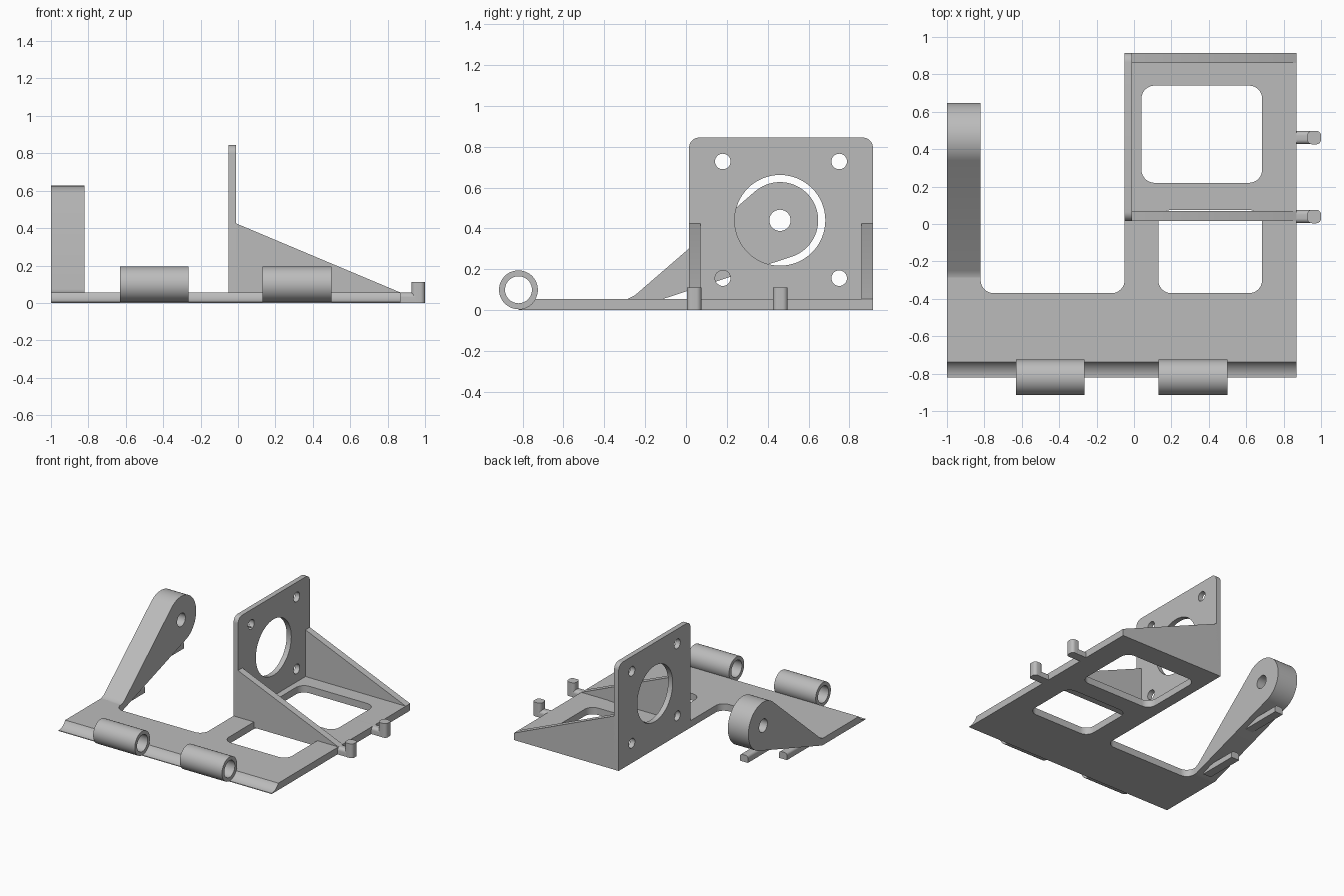
import bpy, bmesh
from math import pi, sin, cos, radians
from mathutils import Vector

cube = bpy.data.objects.get("Cube")
if cube:
    bpy.data.objects.remove(cube, do_unlink=True)

grey = bpy.data.materials.new("matte grey")
grey.use_nodes = True
GREY = (0.5, 0.5, 0.5, 1)
grey.diffuse_color = GREY
grey.node_tree.nodes["Principled BSDF"].inputs["Base Color"].default_value = GREY


def prism(name, pts, axis, lo, hi):
    """Extrude a 2D outline along an axis from lo to hi."""
    place = {"x": lambda p, d: (d, p[0], p[1]),
             "y": lambda p, d: (p[0], d, p[1]),
             "z": lambda p, d: (p[0], p[1], d)}[axis]
    bm = bmesh.new()
    a = [bm.verts.new(place(p, lo)) for p in pts]
    b = [bm.verts.new(place(p, hi)) for p in pts]
    bm.faces.new(a)
    bm.faces.new(b)
    for i in range(len(pts)):
        j = (i + 1) % len(pts)
        bm.faces.new((a[i], a[j], b[j], b[i]))
    bmesh.ops.recalc_face_normals(bm, faces=bm.faces)
    mesh = bpy.data.meshes.new(name)
    bm.to_mesh(mesh)
    bm.free()
    mesh.materials.append(grey)
    ob = bpy.data.objects.new(name, mesh)
    bpy.context.collection.objects.link(ob)
    return ob


def arc(c, r, start=0, end=360, n=48):
    """Points on an arc; a full turn leaves out the repeated end."""
    steps = n if end - start == 360 else n + 1
    angles = [radians(start + (end - start) * i / n) for i in range(steps)]
    return [(c[0] + r * cos(t), c[1] + r * sin(t)) for t in angles]


def rounded(corners, n=8):
    """Outline from (u, v, radius) square corners, inner or outer."""
    out = []
    for i, (u, v, r) in enumerate(corners):
        p = Vector((u, v))
        if not r:
            out.append((u, v))
            continue
        ua = (Vector(corners[i - 1][:2]) - p).normalized()
        ub = (Vector(corners[(i + 1) % len(corners)][:2]) - p).normalized()
        for k in range(n + 1):
            t = pi / 2 * (1 - k / n)
            out.append(tuple(p + r * (ua * (1 - cos(t)) + ub * (1 - sin(t)))))
    return out


def rect(u0, u1, v0, v1, r=0):
    return rounded([(u0, v0, r), (u1, v0, r), (u1, v1, r), (u0, v1, r)])


def activate(ob):
    bpy.ops.object.select_all(action="DESELECT")
    ob.select_set(True)
    bpy.context.view_layer.objects.active = ob


def cut(ob, *cutters):
    for c in cutters:
        c.hide_render = True
        mod = ob.modifiers.new("cut", "BOOLEAN")
        mod.operation, mod.solver, mod.object = "DIFFERENCE", "EXACT", c
        activate(ob)
        bpy.ops.object.modifier_apply(modifier=mod.name)
        bpy.data.objects.remove(c, do_unlink=True)


T = 0.055                       # plate thickness
HINGE = (-0.82, 0.1)            # hinge axis in y, z
HUB = (0.46, 0.44)              # shared axis of arm hole and motor opening
X0, X1, Y1 = -0.05, 0.87, 0.915

# Base plate with two windows and a cove along the hinge edge
base = prism("base_plate", rounded([
    (-1, -0.82, 0), (X1, -0.82, 0), (X1, Y1, 0), (X0, Y1, 0),
    (X0, -0.37, 0.07), (-0.82, -0.37, 0.07), (-0.82, -0.28, 0),
    (-1, -0.28, 0)]), "z", 0, T)
cut(base,
    prism("rear_window", rect(0.04, 0.685, 0.22, 0.74, 0.07), "z", -1, 1),
    prism("front_window", rect(0.13, 0.685, -0.37, 0.075, 0.07), "z", -1, 1),
    prism("hinge_cove", arc(HINGE, 0.0945), "x", -2, 2))

# Hinge barrels
for side, lo, hi in (("right", -0.63, -0.265), ("left", 0.13, 0.5)):
    barrel = prism(side + "_hinge_barrel", arc(HINGE, 0.095), "x", lo, hi)
    cut(barrel, prism("bore", arc(HINGE, 0.066), "x", -2, 2))

# Upright mounting plate with a large opening and four screw holes
upright = prism("mounting_plate", rounded([
    (0.015, 0, 0), (Y1, 0, 0), (Y1, 0.845, 0.05), (0.015, 0.845, 0.05)]),
    "x", X0, -0.01)
cut(upright, prism("opening", arc(HUB, 0.222, n=64), "x", -1, 1),
    *[prism("screw_hole", arc((y, z), 0.038, n=32), "x", -1, 1)
      for y in (0.18, 0.75) for z in (0.157, 0.728)])

# Triangular gussets
for name, lo in (("front_gusset", 0.015), ("rear_gusset", 0.86)):
    prism(name, [(-0.03, 0.01), (X1, 0.01), (X1, T), (-0.01, 0.425),
                 (-0.03, 0.425)], "y", lo, lo + 0.055)

# Sloping arm with a round eye
arm = prism("arm", [(-0.3, T), (-0.3, 0), (-0.28, 0)]
            + arc(HUB, 0.187, -72, 130) + [(-0.25, 0.073), (-0.285, T)],
            "x", -1, -0.82)
cut(arm, prism("eye", arc(HUB, 0.052, n=32), "x", -2, 0))

# Small pegs under the arm
for name, lo, hi, z in (("lower_arm_peg", -0.25, 0.07, 0.0),
                        ("upper_arm_peg", 0.22, 0.56, 0.165)):
    prism(name, rounded([(-0.935, z, 0), (-0.865, z, 0),
                         (-0.865, z + T, 0.02), (-0.935, z + T, 0.02)]),
          "y", lo, hi)

# Hooks on the left edge: a stem with an upturned pin
for name, y in (("front", 0.04), ("rear", 0.462)):
    prism(name + "_hook_stem", rounded([
        (y - 0.035, 0, 0), (y + 0.035, 0, 0),
        (y + 0.035, T, 0.025), (y - 0.035, T, 0.025)]), "x", 0.7, 0.97)
    prism(name + "_hook_pin", rect(0.927, 1, y - 0.036, y + 0.036, 0.025),
          "z", 0, 0.112)

for ob in list(bpy.context.collection.objects):
    if ob.type == "MESH" and grey.name in ob.data.materials:
        activate(ob)
        bpy.ops.object.shade_smooth_by_angle(angle=radians(30))
